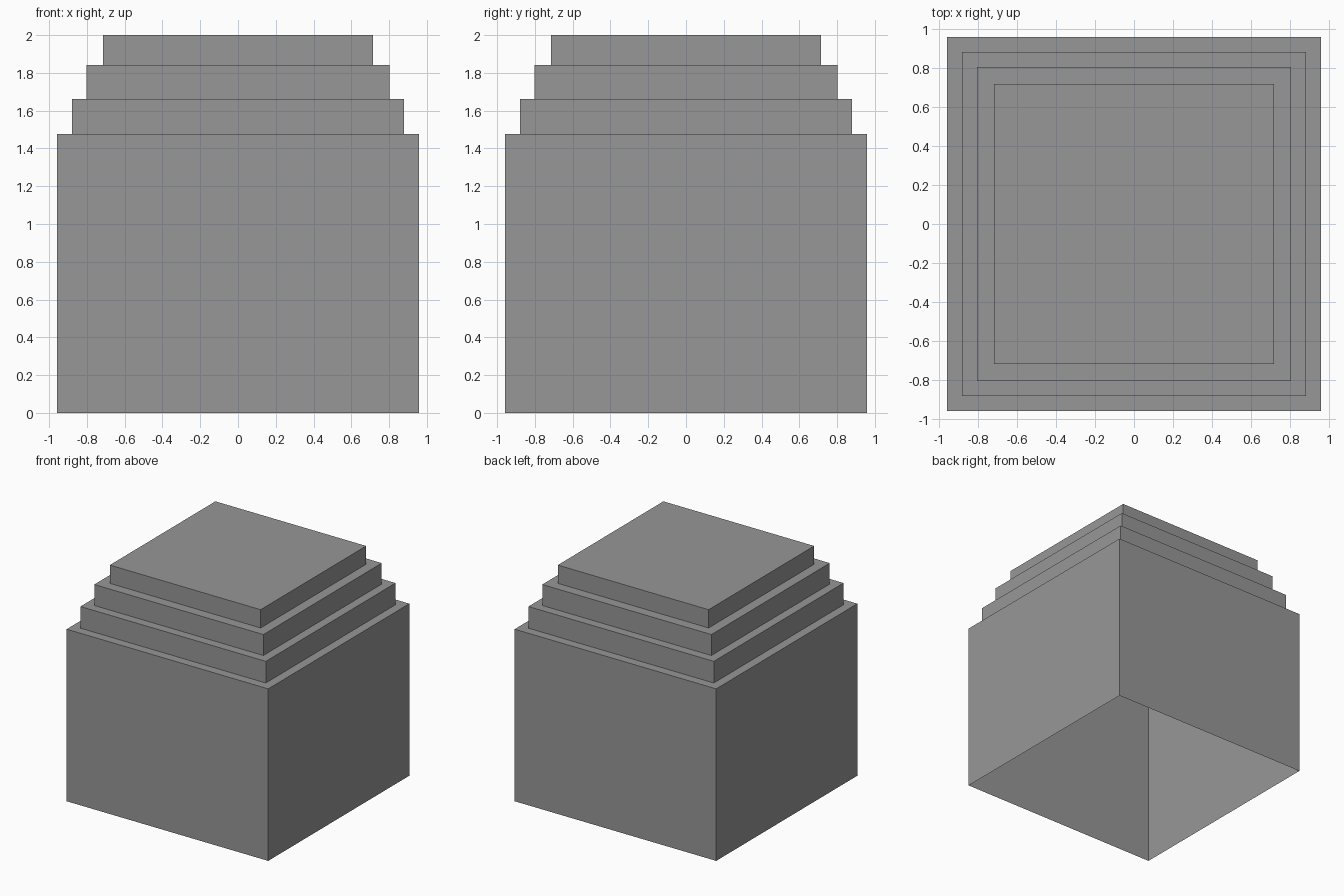
import bpy
import bmesh

if "Cube" in bpy.data.objects:
    bpy.data.objects.remove(bpy.data.objects["Cube"], do_unlink=True)

# Plain grey material
grey = bpy.data.materials.new("grey")
grey.use_nodes = True
colour = (0.31, 0.31, 0.31, 1)
grey.diffuse_color = colour
grey.node_tree.nodes["Principled BSDF"].inputs["Base Color"].default_value = colour

# Half width, bottom and top of each tier
tiers = [(0.957, 0, 1.477), (0.88, 1.477, 1.663),
         (0.803, 1.663, 1.843), (0.716, 1.843, 2)]


def square(bm, half, z):
    corners = ((-1, -1), (1, -1), (1, 1), (-1, 1))
    return [bm.verts.new((x * half, y * half, z)) for x, y in corners]


# Stepped shell, open underneath: walls and ledges join successive squares
bm = bmesh.new()
rings = [square(bm, half, z) for half, low, high in tiers for z in (low, high)]
for lower, upper in zip(rings, rings[1:]):
    for i in range(4):
        j = (i + 1) % 4
        bm.faces.new((lower[i], lower[j], upper[j], upper[i]))
bm.faces.new(rings[-1])

mesh = bpy.data.meshes.new("stepped_block")
bm.to_mesh(mesh)
bm.free()
mesh.materials.append(grey)
block = bpy.data.objects.new("stepped_block", mesh)
bpy.context.collection.objects.link(block)
